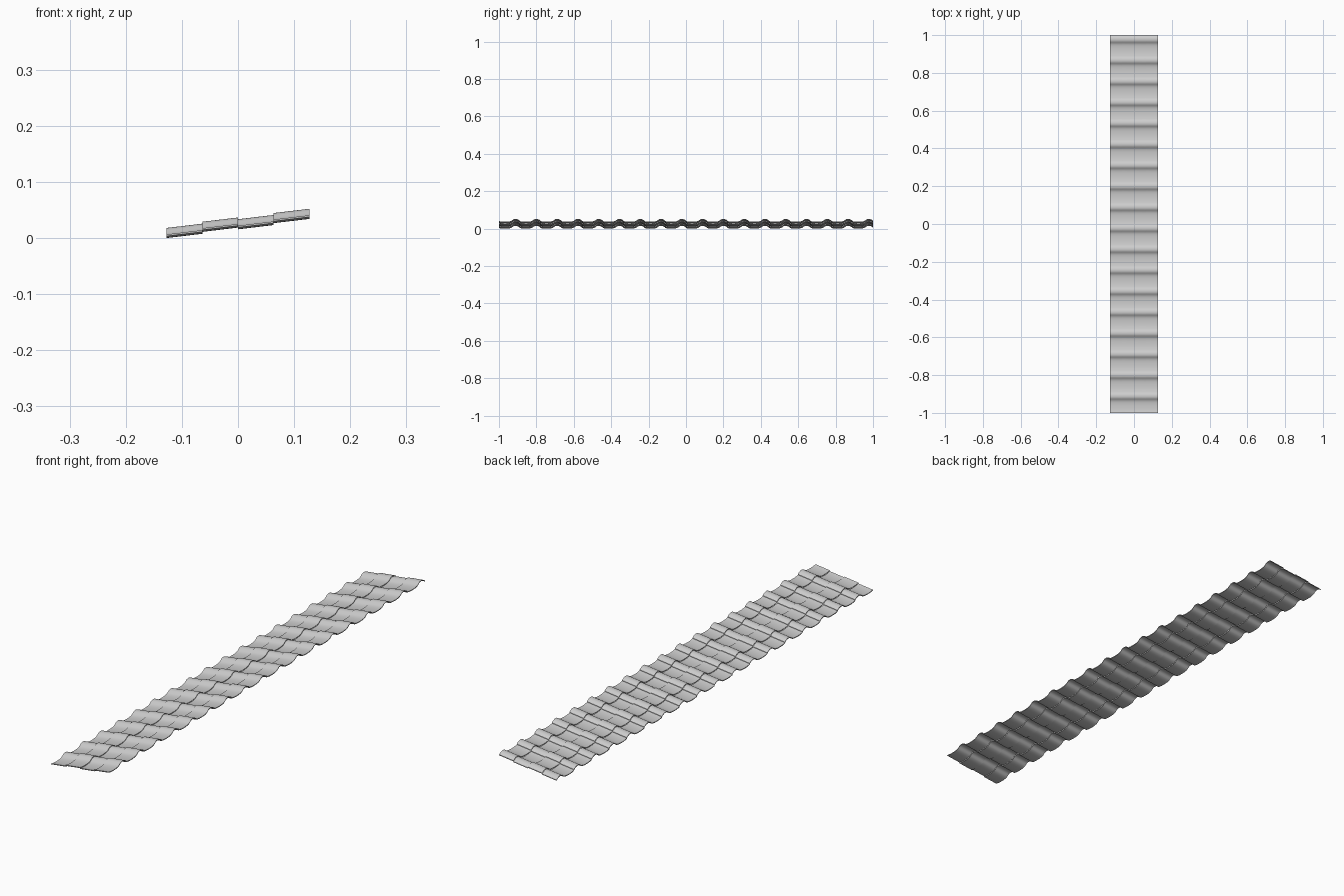
import bpy
import bmesh

if "Cube" in bpy.data.objects:
    bpy.data.objects.remove(bpy.data.objects["Cube"])

PITCH = 2.0 / 18        # width of one tile along y
LENGTH = 0.0635         # length of one tile along x
THICK = 0.003
RISE = 0.0076           # slope gained over one tile

# Tile cross-section: shallow pan, steep roll, short drop to the lap
PROFILE = [(0.0, 0.0035), (0.008, 0.0018), (0.018, 0.0005), (0.030, 0.0),
           (0.043, 0.0003), (0.054, 0.0014), (0.063, 0.0034),
           (0.069, 0.0065), (0.074, 0.0105), (0.079, 0.0135),
           (0.085, 0.0148), (0.091, 0.0150), (0.097, 0.0140),
           (0.103, 0.0115), (0.108, 0.0085), (PITCH, 0.0055)]


def tile_course(name, x0, z0):
    """One tile as a thin solid, repeated along y."""
    bm = bmesh.new()
    rings = []
    for x, lift in ((x0, 0.0), (x0 + LENGTH, RISE)):
        for drop in (0.0, THICK):
            rings.append([bm.verts.new((x, -1 + y, z0 + THICK + z + lift - drop))
                          for y, z in PROFILE])
    lt, lb, rt, rb = rings
    for i in range(len(PROFILE) - 1):
        for a, b in ((lt, rt), (rt, rb), (rb, lb), (lb, lt)):
            bm.faces.new((a[i], b[i], b[i + 1], a[i + 1]))
    for i in (0, -1):
        bm.faces.new((lt[i], lb[i], rb[i], rt[i]))
    bmesh.ops.recalc_face_normals(bm, faces=bm.faces)
    mesh = bpy.data.meshes.new(name)
    bm.to_mesh(mesh)
    bm.free()
    obj = bpy.data.objects.new(name, mesh)
    bpy.context.collection.objects.link(obj)
    bpy.context.view_layer.objects.active = obj
    obj.select_set(True)
    bpy.ops.object.shade_smooth_by_angle(angle=0.7)
    obj.select_set(False)
    arr = obj.modifiers.new("repeat", "ARRAY")
    arr.count = 18
    arr.use_relative_offset = False
    arr.use_constant_offset = True
    arr.constant_offset_displace = (0, PITCH, 0)


# Four courses: every second one laps over its neighbours
for i, z in enumerate((0.0, 0.011, 0.0155, 0.0265)):
    tile_course(f"tile_course_{i + 1}", (i - 2) * LENGTH, z)
